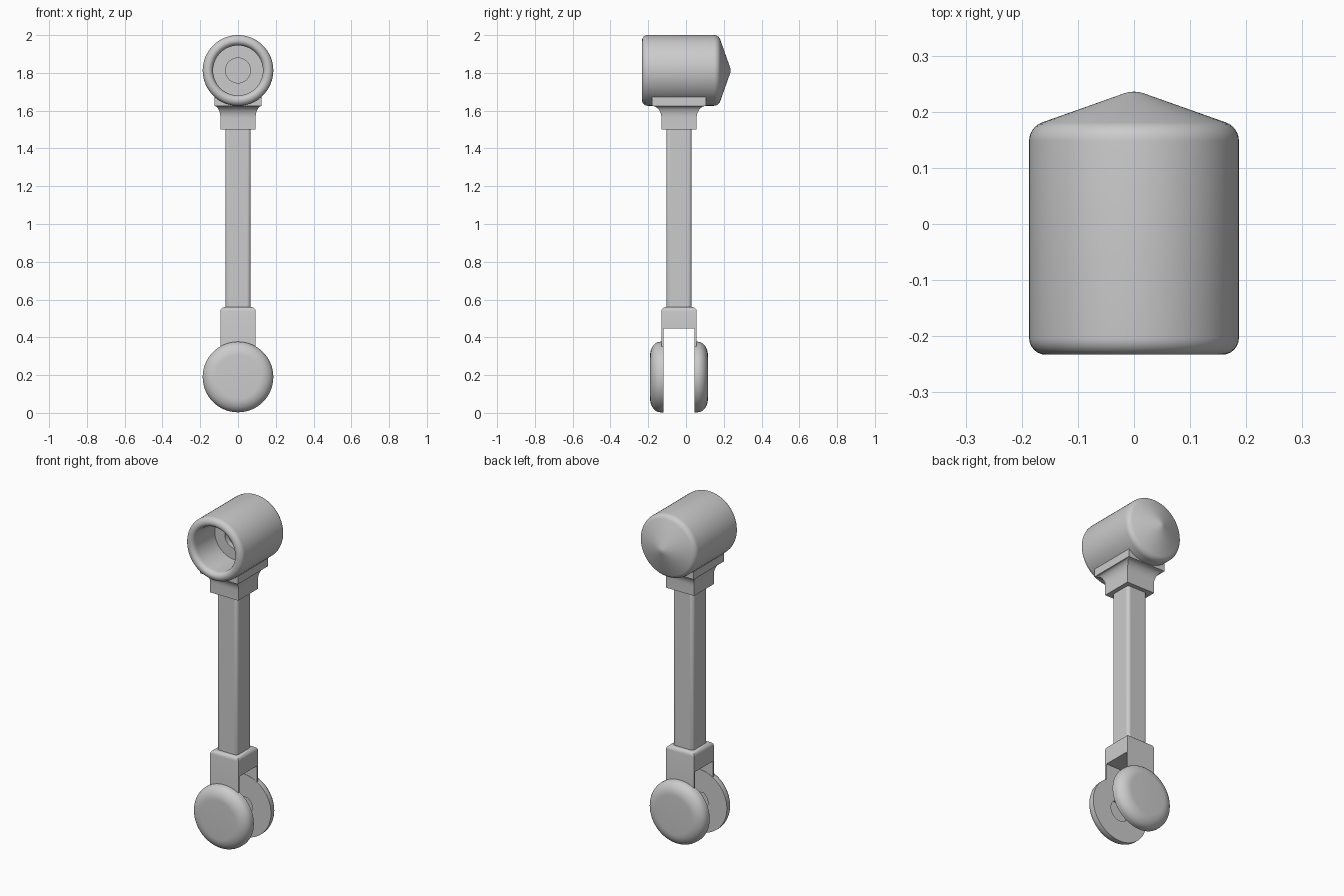
import bpy, bmesh, math
from mathutils import Vector

if "Cube" in bpy.data.objects:
    bpy.data.objects.remove(bpy.data.objects["Cube"], do_unlink=True)

metal = bpy.data.materials.new("plain_grey")
metal.use_nodes = True
GREY = (0.6, 0.6, 0.6, 1)
metal.diffuse_color = GREY
metal.node_tree.nodes["Principled BSDF"].inputs["Base Color"].default_value = GREY

AXIS_Y = -0.037   # depth of the rod axis
HEAD_Z, WHEEL_Z, R = 1.813, 0.19, 0.187


def finish(name, bm, smooth=True):
    bmesh.ops.remove_doubles(bm, verts=bm.verts, dist=1e-5)
    bmesh.ops.recalc_face_normals(bm, faces=bm.faces)
    mesh = bpy.data.meshes.new(name)
    bm.to_mesh(mesh)
    bm.free()
    mesh.materials.append(metal)
    obj = bpy.data.objects.new(name, mesh)
    bpy.context.collection.objects.link(obj)
    if smooth:
        bpy.ops.object.select_all(action='DESELECT')
        obj.select_set(True)
        bpy.context.view_layer.objects.active = obj
        bpy.ops.object.shade_smooth_by_angle(angle=math.radians(32))
    return obj


def arc(cr, cy, rad_r, rad_y, start, end, steps=6):
    """Points (radius, y) along an elliptical corner, angles in degrees."""
    angles = [math.radians(start + (end - start) * i / steps) for i in range(steps + 1)]
    return [(cr + rad_r * math.cos(a), cy + rad_y * math.sin(a)) for a in angles]


def lathe(name, profile, z):
    """Spin (radius, y) points around a line parallel to y."""
    bm = bmesh.new()
    verts = [bm.verts.new((r, y, z)) for r, y in profile]
    edges = [bm.edges.new(pair) for pair in zip(verts, verts[1:])]
    bmesh.ops.spin(bm, geom=verts + edges, cent=(0, 0, z), axis=(0, 1, 0),
                   angle=math.tau, steps=64, use_duplicate=False)
    return finish(name, bm)


def loft(name, sections):
    """Stack rectangles (half_x, half_y, z) into a closed solid."""
    bm = bmesh.new()
    rings = [[bm.verts.new((sx * hx, AXIS_Y + sy * hy, z))
              for sx, sy in ((-1, -1), (1, -1), (1, 1), (-1, 1))]
             for hx, hy, z in sections]
    for a, b in zip(rings, rings[1:]):
        for i in range(4):
            j = (i + 1) % 4
            bm.faces.new((a[i], a[j], b[j], b[i]))
    bm.faces.new(rings[0])
    bm.faces.new(rings[-1])
    return finish(name, bm)


# Hollow head: stepped socket at the front, cone at the back
head = [(0, 0.0), (0.066, 0.0), (0.066, -0.03), (0.132, -0.03)]
head += arc(0.157, -0.203, 0.025, 0.03, 180, 270)
head += arc(0.157, -0.203, 0.03, 0.03, 270, 360)
head += arc(0.152, 0.148, 0.035, 0.035, 0, 70)
head += [(0.02, 0.232), (0.01, 0.235), (0, 0.236)]
lathe("head", head, HEAD_Z)

# Flared collar under the head
flare = [(0.093, 0.093, 1.5)]
for i in range(9):
    a = math.radians(90 * i / 8)
    flare.append((0.093 + 0.032 * (1 - math.cos(a)), 0.093 + 0.05 * (1 - math.cos(a)),
                  1.56 + 0.065 * math.sin(a)))
flare.append((0.125, 0.143, 1.672))
loft("collar", flare)

# Square rod with rounded long edges
rod = loft("rod", [(0.067, 0.067, 0.54), (0.067, 0.067, 1.52)])
bevel = rod.modifiers.new("rounded_edges", 'BEVEL')
bevel.width, bevel.segments = 0.018, 4

# Fork: U-shaped profile extruded across x, with rounded upper rim
bm = bmesh.new()
outer, inner = 0.093, 0.083
profile = [(-outer, 0.24), (-inner, 0.24), (-inner, 0.447), (inner, 0.447),
           (inner, 0.24), (outer, 0.24), (outer, 0.56), (-outer, 0.56)]
face = bm.faces.new([bm.verts.new((-0.093, AXIS_Y + y, z)) for y, z in profile])
moved = bmesh.ops.extrude_face_region(bm, geom=[face])["geom"]
bmesh.ops.translate(bm, vec=Vector((0.186, 0, 0)),
                    verts=[v for v in moved if isinstance(v, bmesh.types.BMVert)])
rim = [e for e in bm.edges if all(v.co.z > 0.55 for v in e.verts)]
bmesh.ops.bevel(bm, geom=rim, offset=0.022, segments=4, profile=0.5, affect='EDGES')
finish("fork", bm)

# Two domed discs facing away from each other, with shallow inner sockets
for name, side in (("front_disc", -1), ("back_disc", 1)):
    points = [(0, 0.1), (0.062, 0.1), (0.062, 0.081), (R, 0.081), (R, 0.098)]
    points += arc(0.115, 0.098, R - 0.115, 0.055, 0, 90, 10)[1:]
    points += [(0, 0.153)]
    lathe(name, [(r, AXIS_Y + side * y) for r, y in points], WHEEL_Z)
